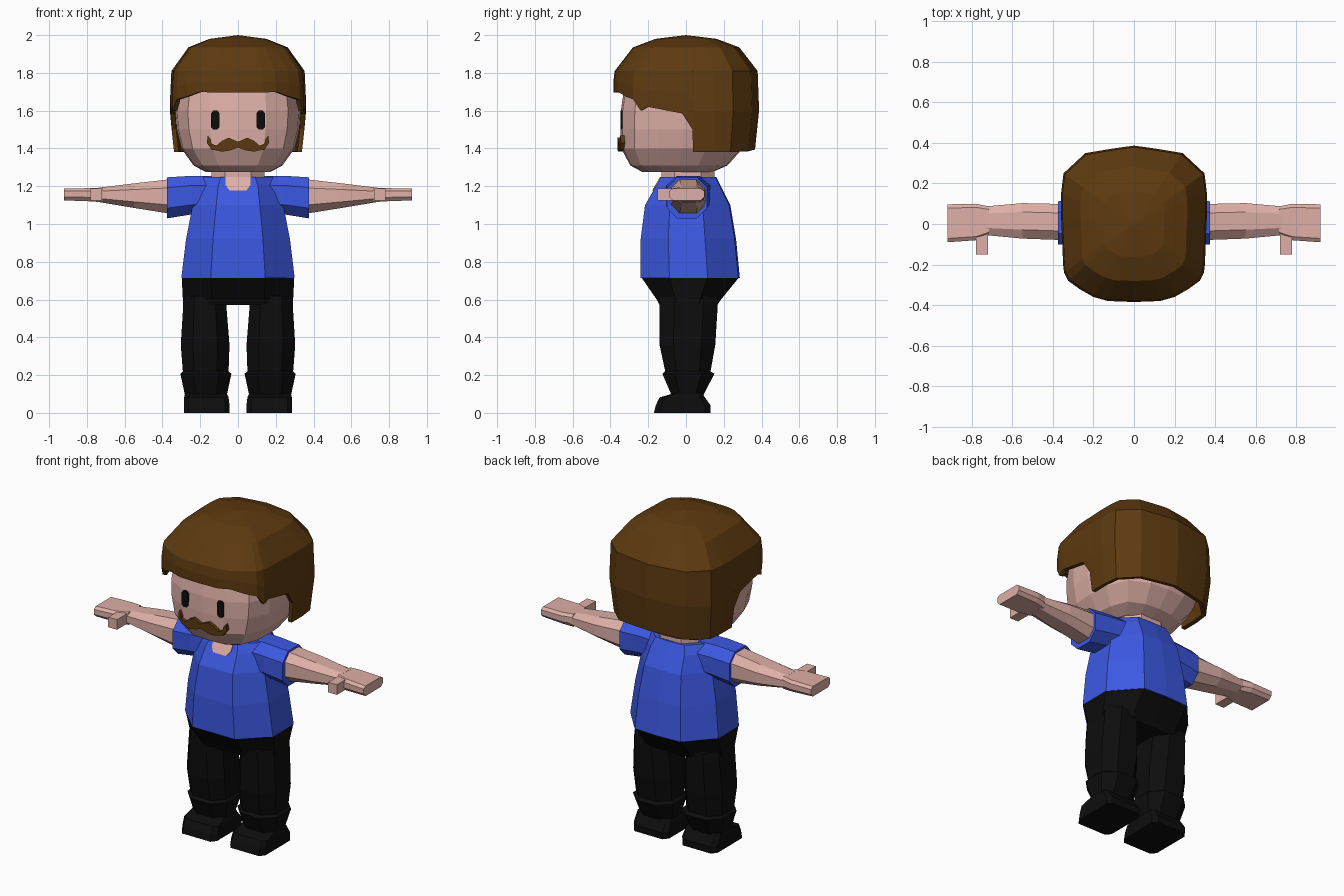
import bpy, bmesh


def material(name, rgb):
    m = bpy.data.materials.new(name)
    m.diffuse_color = (*rgb, 1)
    return m


SKIN = material("skin", (0.73, 0.43, 0.385))
BROWN = material("brown hair", (0.11, 0.042, 0.005))
BLUE = material("blue cloth", (0.045, 0.098, 0.76))
BLACK = material("black", (0.004, 0.004, 0.004))


def finish(name, bm, mat):
    bmesh.ops.recalc_face_normals(bm, faces=bm.faces)
    me = bpy.data.meshes.new(name)
    bm.to_mesh(me)
    bm.free()
    me.materials.append(mat)
    ob = bpy.data.objects.new(name, me)
    bpy.context.collection.objects.link(ob)
    return ob


def full(half):
    """Mirror a half outline that runs from front to back on +x."""
    return half + [(-x, y) for x, y in reversed(half) if x > 0]


def skin_rows(bm, rows):
    n = len(rows[0])
    for a, b in zip(rows, rows[1:]):
        for i in range(n):
            j = (i + 1) % n
            bm.faces.new((a[i], a[j], b[j], b[i]))


def loft(name, rings, profile, mat, axis="z", side=1):
    """Rings are (position, a0, a1, b0, b1); a, b are x, y or (axis x) y, z."""
    bm = bmesh.new()
    rows = []
    for p, a0, a1, b0, b1 in rings:
        row = []
        for u, v in profile:
            a = (a0 + a1) / 2 + u * (a1 - a0) / 2
            b = (b0 + b1) / 2 + v * (b1 - b0) / 2
            co = (side * a, b, p) if axis == "z" else (side * p, a, b)
            row.append(bm.verts.new(co))
        rows.append(row)
    skin_rows(bm, rows)
    bm.faces.new(rows[0])
    bm.faces.new(rows[-1])
    return finish(name, bm, mat)


def plate(name, pts, thick, mat):
    bm = bmesh.new()
    front = [bm.verts.new(p) for p in pts]
    back = [bm.verts.new((x, y + thick, z)) for x, y, z in pts]
    skin_rows(bm, [front, back])
    bm.faces.new(front)
    bm.faces.new(back)
    return finish(name, bm, mat)


HEAD = full([(0, -1), (.45, -.97), (.8, -.78), (.97, -.4), (1, 0),
             (.97, .4), (.8, .8), (.4, .97), (0, 1)])
BODY = full([(0, -1), (.48, -1), (1, -.42), (1, .35), (.52, .97), (0, 1)])
OCT = full([(.5, -1), (1, -.5), (1, .5), (.5, 1)])
BOX = full([(.8, -1), (1, -.8), (1, .8), (.8, 1)])
HEX = full([(.8, -1), (1, 0), (.8, 1)])

# Head and neck
loft("head", [(1.275, -.17, .17, -.23, .14), (1.31, -.235, .235, -.295, .22),
              (1.40, -.30, .30, -.343, .30), (1.5, -.325, .325, -.347, .32),
              (1.60, -.332, .332, -.345, .33), (1.70, -.32, .32, -.33, .33),
              (1.85, -.24, .24, -.24, .25)], HEAD, SKIN)
loft("neck", [(1.15, -.14, .14, -.13, .15), (1.33, -.14, .14, -.13, .15)], OCT, SKIN)

# Hair: columns of (x, y, bottom height) from front to back, rising to a crown
half = [(0, -.385, 1.695), (.13, -.38, 1.695), (.2, -.36, 1.70), (.27, -.32, 1.675),
        (.325, -.28, 1.66), (.345, -.24, 1.60), (.35, -.20, 1.62), (.357, -.02, 1.585),
        (.36, .035, 1.50), (.36, .04, 1.38), (.36, .15, 1.38), (.348, .25, 1.38),
        (.24, .35, 1.385), (.12, .37, 1.39), (0, .387, 1.395)]
cols = half + [(-x, y, z) for x, y, z in reversed(half) if x > 0]
bm = bmesh.new()
rows = []
for level in range(5):
    row = []
    for x, y, low in cols:
        z = (low, low + (1.81 - low) * .5, 1.81, 1.935, 1.98)[level]
        s = (1, 1, .98, .73, .42)[level] - max(0, 1.58 - z) * .3
        row.append(bm.verts.new((x * s, y * s, z)))
    rows.append(row)
skin_rows(bm, rows)
apex = bm.verts.new((0, 0, 2.0))
for i in range(len(cols)):
    bm.faces.new((rows[-1][i], rows[-1][(i + 1) % len(cols)], apex))
hair = finish("hair", bm, BROWN)
sol = hair.modifiers.new("thickness", "SOLIDIFY")
sol.thickness = .025
# make sure the thickness grows inwards
sol.offset = -1

# Moustache
m = [(0, -.362, 1.435), (.05, -.362, 1.457), (.085, -.36, 1.44), (.115, -.355, 1.415),
     (.14, -.352, 1.425), (.145, -.35, 1.45), (.16, -.348, 1.468), (.165, -.345, 1.43),
     (.14, -.35, 1.395), (.085, -.358, 1.383), (.04, -.362, 1.39), (0, -.362, 1.405)]
for s in (1, -1):
    plate("moustache_half", [(s * x, y, z) for x, y, z in m], .022, BROWN)

# Shirt with neckline
loft("shirt", [(.715, -.30, .30, -.24, .285), (.92, -.275, .275, -.24, .265),
               (1.1, -.24, .24, -.217, .235), (1.2, -.22, .22, -.16, .185),
               (1.25, -.19, .19, -.132, .16)], BODY, BLUE)
plate("neckline", [(x, -.137 - (1.25 - z) * .58, z) for x, z in
                   [(-.065, 1.25), (-.065, 1.205), (-.045, 1.178), (.045, 1.178),
                    (.065, 1.205), (.065, 1.25)]], .009, SKIN)

# Trousers top
loft("hips", [(.57, -.29, .29, -.14, .165), (.60, -.292, .292, -.155, .185),
              (.72, -.298, .298, -.238, .283)], BODY, BLACK)

for s in (1, -1):
    # Eyes
    plate("eye", [(s * (.12 + .022 * u), -.346, 1.55 + .05 * v) for u, v in
                  full([(.5, -1), (1, -.75), (1, .75), (.5, 1)])], .009, BLACK)
    # Sleeves, arms and hands
    loft("sleeve", [(.12, -.10, .13, 1.06, 1.255), (.25, -.105, .12, 1.05, 1.255),
                    (.375, -.10, .112, 1.03, 1.247)], OCT, BLUE, "x", s)
    loft("arm", [(.33, -.08, .098, 1.05, 1.24), (.55, -.072, .103, 1.085, 1.215),
                 (.73, -.055, .087, 1.115, 1.193)], OCT, SKIN, "x", s)
    loft("hand", [(.715, -.055, .086, 1.115, 1.193), (.78, -.08, .10, 1.12, 1.19),
                  (.92, -.09, .097, 1.125, 1.187)], full([(.8, -1), (1, -.4), (1, .6), (.8, 1)]),
         SKIN, "x", s)
    loft("thumb", [(.72, -.15, -.03, 1.125, 1.187), (.78, -.15, -.03, 1.125, 1.187)],
         [(-1, -1), (1, -1), (1, 1), (-1, 1)], SKIN, "x", s)
    # Trouser legs with flared cuffs, then shoes
    loft("leg", [(.62, .06, .285, -.14, .165), (.57, .062, .29, -.14, .168),
                 (.36, .045, .303, -.14, .155), (.22, .05, .292, -.11, .13),
                 (.207, .035, .305, -.125, .15), (.09, .06, .28, -.075, .09)],
         OCT, BLACK, "z", s)
    loft("shoe", [(0, .045, .285, -.17, .13), (.04, .045, .285, -.16, .13),
                  (.082, .05, .285, -.14, .10), (.105, .06, .28, -.06, .085)],
         BOX, BLACK, "z", s)
